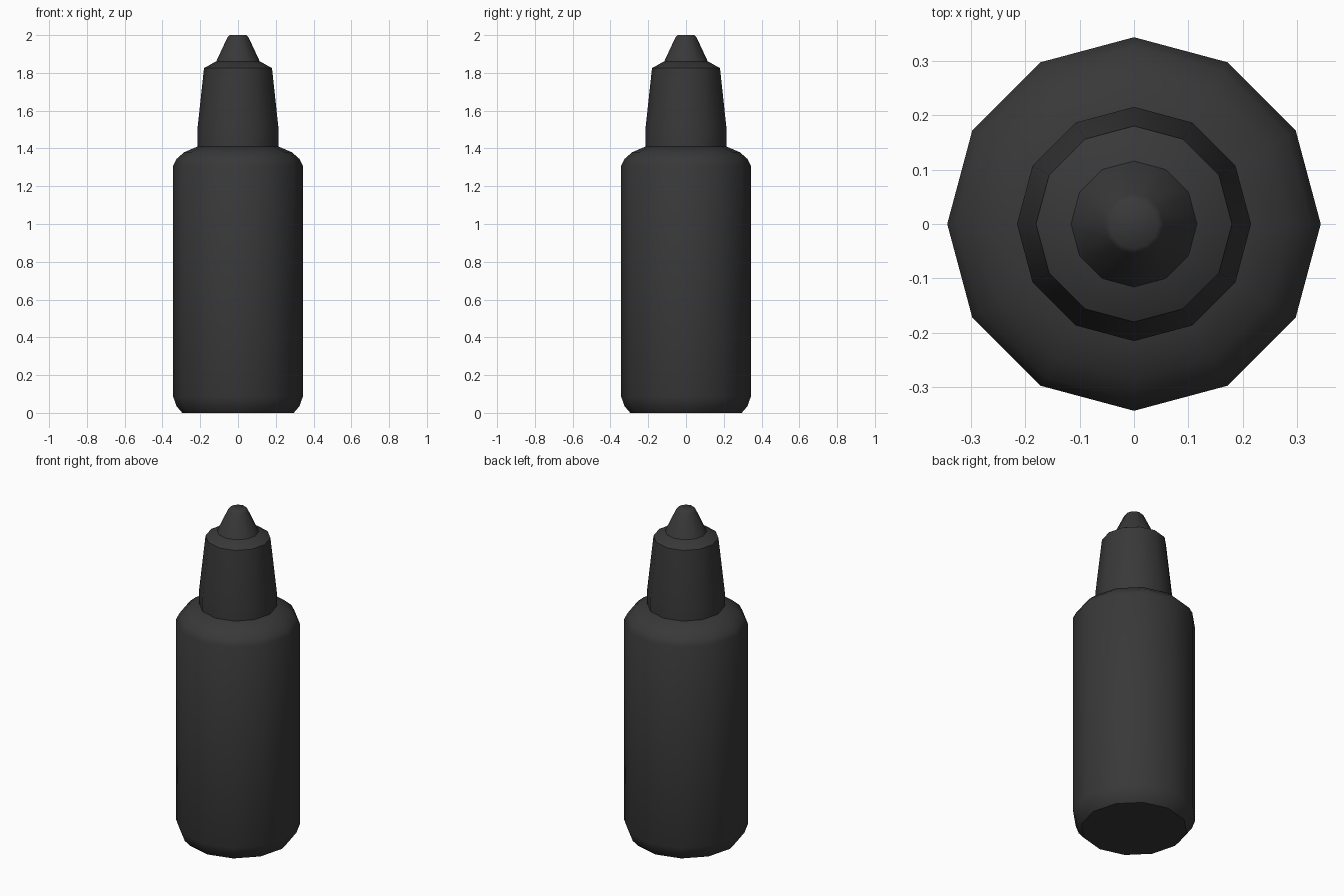
import bpy, bmesh, math

if "Cube" in bpy.data.objects:
    bpy.data.objects.remove(bpy.data.objects["Cube"])

SIDES = 12

dark = bpy.data.materials.new("dark_plastic")
dark.diffuse_color = (0.04, 0.04, 0.04, 1)
dark.use_nodes = True
dark.node_tree.nodes["Principled BSDF"].inputs["Base Color"].default_value = dark.diffuse_color


def lathe(name, profile):
    """Revolve a (radius, height) profile and cap both ends."""
    bm = bmesh.new()
    rings = []
    for r, z in profile:
        rings.append([bm.verts.new((r * math.cos(math.tau * i / SIDES),
                                    r * math.sin(math.tau * i / SIDES), z))
                      for i in range(SIDES)])
    for a, b in zip(rings, rings[1:]):
        for i in range(SIDES):
            j = (i + 1) % SIDES
            bm.faces.new((a[i], a[j], b[j], b[i]))
    bm.faces.new(rings[0][::-1])
    bm.faces.new(rings[-1])
    mesh = bpy.data.meshes.new(name)
    bm.to_mesh(mesh)
    bm.free()
    obj = bpy.data.objects.new(name, mesh)
    bpy.context.collection.objects.link(obj)
    mesh.materials.append(dark)
    bpy.ops.object.select_all(action='DESELECT')
    obj.select_set(True)
    bpy.context.view_layer.objects.active = obj
    bpy.ops.object.shade_smooth_by_angle(angle=math.radians(50))
    return obj


# Bottle with rounded base and shoulder
lathe("bottle_body", [(0.295, 0), (0.325, 0.035), (0.343, 0.085), (0.343, 1.31),
                      (0.325, 1.345), (0.285, 1.38), (0.215, 1.41)])

# Tapered screw collar
lathe("collar", [(0.215, 1.40), (0.215, 1.50), (0.18, 1.825), (0.118, 1.86)])

# Pointed nozzle tip
lathe("nozzle_tip", [(0.118, 1.855), (0.055, 1.99), (0.045, 2.0)])
